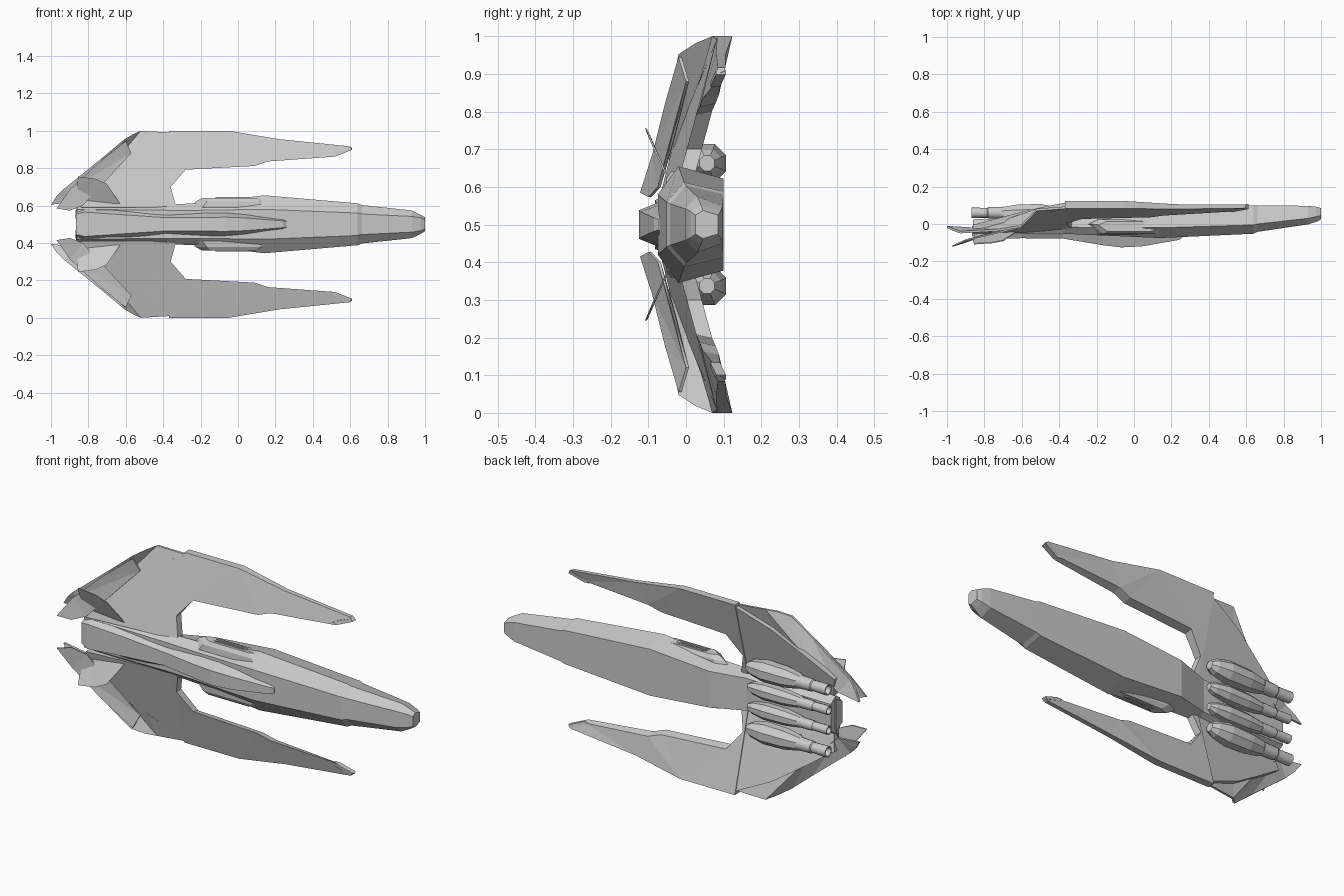
import bpy, bmesh, math

# All parts use local z measured from the ship's centreline, which lies at z = 0.5.


def finish(name, bm, mirror=False):
    bmesh.ops.triangulate(bm, faces=[f for f in bm.faces if len(f.verts) > 4])
    bmesh.ops.recalc_face_normals(bm, faces=bm.faces)
    me = bpy.data.meshes.new(name)
    bm.to_mesh(me)
    bm.free()
    ob = bpy.data.objects.new(name, me)
    bpy.context.collection.objects.link(ob)
    ob.location.z = 0.5
    if mirror:
        m = ob.modifiers.new("mirror", 'MIRROR')
        m.use_axis = (False, False, True)
        m.use_mirror_merge = False
    return ob


def loft(name, rings, mirror=False):
    """Skin equal-length rings of 3D points and cap both ends."""
    bm = bmesh.new()
    vs = [[bm.verts.new(p) for p in r] for r in rings]
    n = len(rings[0])
    for a, b in zip(vs, vs[1:]):
        for i in range(n):
            j = (i + 1) % n
            bm.faces.new((a[i], a[j], b[j], b[i]))
    bm.faces.new(vs[0])
    bm.faces.new(vs[-1])
    return finish(name, bm, mirror)


def plate(name, pts, thick):
    """Mirrored slab from an outline of (x, y, z) points on its upper skin."""
    return loft(name, [pts, [(x, y + thick, z) for x, y, z in pts]], True)


def round_ring(x, y, z, r, n=8):
    return [(x, y + r * math.cos((i + .5) * math.tau / n),
             z + r * math.sin((i + .5) * math.tau / n)) for i in range(n)]


# Main hull: x, then y and half width at deck, shoulder and belly
hull = [
    (1.00, .025, .025, .045, .037, .085, .025),
    (.975, .012, .035, .040, .052, .092, .035),
    (.93, -.002, .042, .030, .074, .097, .050),
    (.66, -.042, .055, .000, .103, .100, .080),
    (.64, -.052, .060, -.005, .112, .100, .088),
    (.14, -.075, .080, -.020, .155, .100, .122),
    (-.20, -.060, .075, -.020, .112, .095, .095),
    (-.38, -.052, .075, -.015, .107, .040, .085),
    (-.86, -.050, .080, -.015, .100, .025, .070),
]
loft("hull", [[(x, yt, w1), (x, ym, w2), (x, yb, w3),
               (x, yb, -w3), (x, ym, -w2), (x, yt, -w1)]
              for x, yt, w1, ym, w2, yb, w3 in hull])

# Dorsal spine and canopy: x, crest y, base y, crest and base half widths
spine = [
    (-.865, -.065, -.01, .055, .085), (-.82, -.082, -.01, .065, .095),
    (-.60, -.076, -.03, .050, .085), (-.38, -.078, -.04, .035, .055),
    (-.17, -.113, -.05, .036, .066), (-.07, -.125, -.05, .038, .068),
    (.04, -.120, -.05, .034, .060), (.24, -.085, -.05, .018, .032),
    (.26, -.072, -.05, .014, .026),
]
loft("canopy_spine", [[(x, yt, wt), (x, yb, wb), (x, yb, -wb), (x, yt, -wt)]
                      for x, yt, yb, wt, wb in spine])


# Forked wings: dihedral planes, drooping at the tail and rising at the tips
def wing_y(x, z):
    return -.052 + .27 * z + min(0, x + .37) * .08 + max(0, x) * .04


fork = [(-.37, .485), (-.37, .50), (-.05, .50), (.22, .455), (.595, .417),
        (.61, .398), (.52, .362), (.16, .336), (.09, .312), (-.28, .292),
        (-.36, .20), (-.33, .09), (-.37, .09)]
# lower skin is pulled in slightly so that the inner edge is bevelled
low = []
for i, (x, z) in enumerate(fork):
    t = .020 if x > .5 else .026 if x > .2 else .040
    dz = .010 if 5 <= i <= 9 else 0
    low.append((x, wing_y(x, z + dz) + t, z + dz))
loft("fork_wing", [[(x, wing_y(x, z), z) for x, z in fork], low], True)

root = [(-.365, .485), (-.365, .09), (-.84, .09), (-.86, .19), (-.70, .30), (-.55, .40)]
plate("wing_root", [(x, wing_y(x, z), z) for x, z in root], .036)

# Raised gun tips on the fork ends
plate("wing_tip", [(.50, .066, .368), (.52, .066, .382), (.60, .080, .411),
                   (.612, .080, .399), (.53, .064, .366)], .026)

# Trailing panels: outer flap and the swept blade above it
plate("trailing_flap", [(-.35, .083, .49), (-.52, .070, .50), (-.56, .026, .482),
                        (-.61, -.020, .452), (-.72, -.038, .36),
                        (-.93, -.05, .19), (-.97, -.035, .15), (-1.0, -.022, .105),
                        (-.87, -.03, .12), (-.72, .000, .26), (-.55, .035, .38)], .012)
plate("trailing_blade", [(-.60, -.02, .445), (-.75, -.055, .325), (-.90, -.09, .185),
                         (-.97, -.122, .085), (-.90, -.10, .073), (-.83, -.075, .10),
                         (-.72, -.035, .24), (-.57, .00, .38)], .008)

# Thin upright tail fins
plate("tail_fin", [(-.63, -.045, .11), (-.70, -.092, .215), (-.76, -.103, .243),
                   (-.855, -.109, .255), (-.86, -.09, .21), (-.85, -.045, .11)], .005)

# Side pods with slotted vents
pod = [(-.26, .00), (-.20, .026), (.14, .026), (.24, -.01), (.14, -.055), (-.19, -.055)]
loft("side_pod", [[(x, y, .09) for x, y in pod],
                  [(-.03 + (x + .03) * .85, y * .95, .122) for x, y in pod],
                  [(-.03 + (x + .03) * .70, -.012 + (y + .012) * .65, .141)
                   for x, y in pod]], True)
for k, y in enumerate((-.022, -.002)):
    loft("pod_vent_%d" % (k + 1),
         [[(-.12, y - .005, z), (.06, y - .005, z), (.04, y + .005, z), (-.10, y + .005, z)]
          for z in (.13, .145)], True)

# Four belly engines: faceted nacelle, open nozzle and pylon
for label, z, y, s in (("outer", .163, .056, 1.0), ("inner", .052, .050, .78)):
    prof = [(-.40, .022), (-.43, .040), (-.50, .055), (-.62, .052), (-.69, .040), (-.71, .034)]
    loft(label + "_nacelle", [round_ring(x, y, z, r * s) for x, r in prof], True)
    nozzle = [(-.70, .030), (-.78, .028), (-.785, .024), (-.87, .026),
              (-.87, .020), (-.80, .018)]
    noz = loft(label + "_nozzle",
               [round_ring(x, y + .004, z, r * (s + .1), 16) for x, r in nozzle], True)
    bpy.ops.object.select_all(action='DESELECT')
    noz.select_set(True)
    bpy.context.view_layer.objects.active = noz
    bpy.ops.object.shade_smooth_by_angle(angle=math.radians(30))
    loft(label + "_pylon", [[(-.46, yy, z - .02), (-.46, yy, z + .02),
                             (-.68, yy, z + .02), (-.68, yy, z - .02)]
                            for yy in (.01, y)], True)
